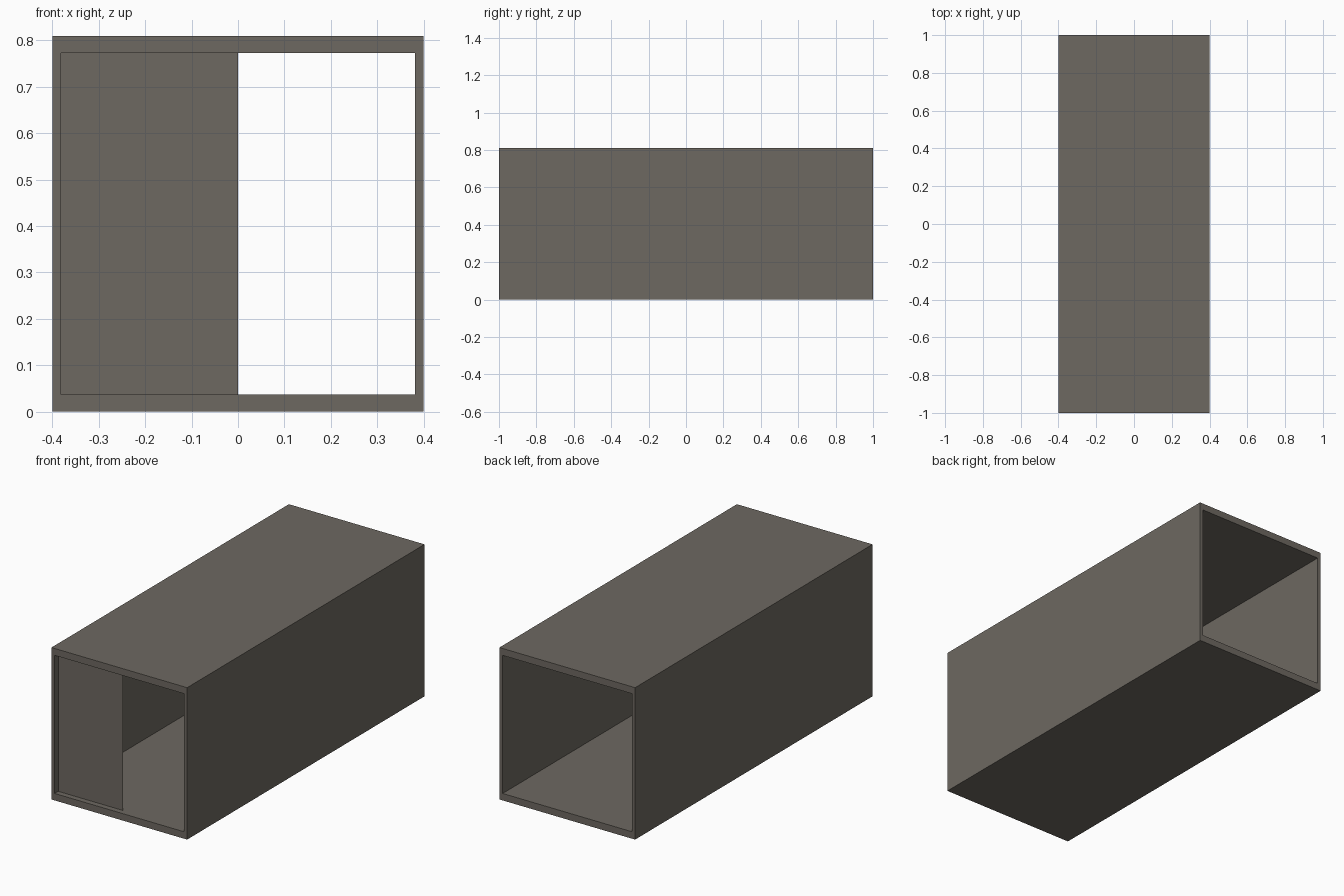
import bpy
import bmesh

cube = bpy.data.objects.get("Cube")
if cube:
    bpy.data.objects.remove(cube, do_unlink=True)

WIDTH, LENGTH, HEIGHT = 0.8, 2.0, 0.81
SIDE_WALL, FLOOR = 0.019, 0.037
RECESS = 0.03

# Single warm grey material
grey = bpy.data.materials.new("warm_grey")
grey.use_nodes = True
colour = (0.155, 0.14, 0.12, 1)
grey.diffuse_color = colour
grey.node_tree.nodes["Principled BSDF"].inputs["Base Color"].default_value = colour


def add_object(name, bm):
    bmesh.ops.recalc_face_normals(bm, faces=bm.faces)
    mesh = bpy.data.meshes.new(name)
    bm.to_mesh(mesh)
    bm.free()
    mesh.materials.append(grey)
    obj = bpy.data.objects.new(name, mesh)
    bpy.context.collection.objects.link(obj)
    return obj


def rectangle(bm, x0, x1, z0, z1, y):
    corners = ((x0, z0), (x1, z0), (x1, z1), (x0, z1))
    return [bm.verts.new((x, y, z)) for x, z in corners]


# Hollow body, open at both ends: outer and inner rings joined in a loop
inner_x = WIDTH / 2 - SIDE_WALL
ceiling = HEIGHT - FLOOR
outer = (-WIDTH / 2, WIDTH / 2, 0, HEIGHT)
inner = (-inner_x, inner_x, FLOOR, ceiling)
front, back = -LENGTH / 2, LENGTH / 2

bm = bmesh.new()
rings = [rectangle(bm, *shape, y) for shape, y in
         ((outer, front), (outer, back), (inner, back), (inner, front))]
for r, ring in enumerate(rings):
    following = rings[(r + 1) % 4]
    for i in range(4):
        j = (i + 1) % 4
        bm.faces.new((ring[i], ring[j], following[j], following[i]))
add_object("container_body", bm)

# Thin door closing half of the front opening, slightly recessed
bm = bmesh.new()
bm.faces.new(rectangle(bm, -inner_x, 0, FLOOR, ceiling, front + RECESS))
door = add_object("front_door", bm)
if door.data.polygons[0].normal.y > 0:
    door.data.flip_normals()
